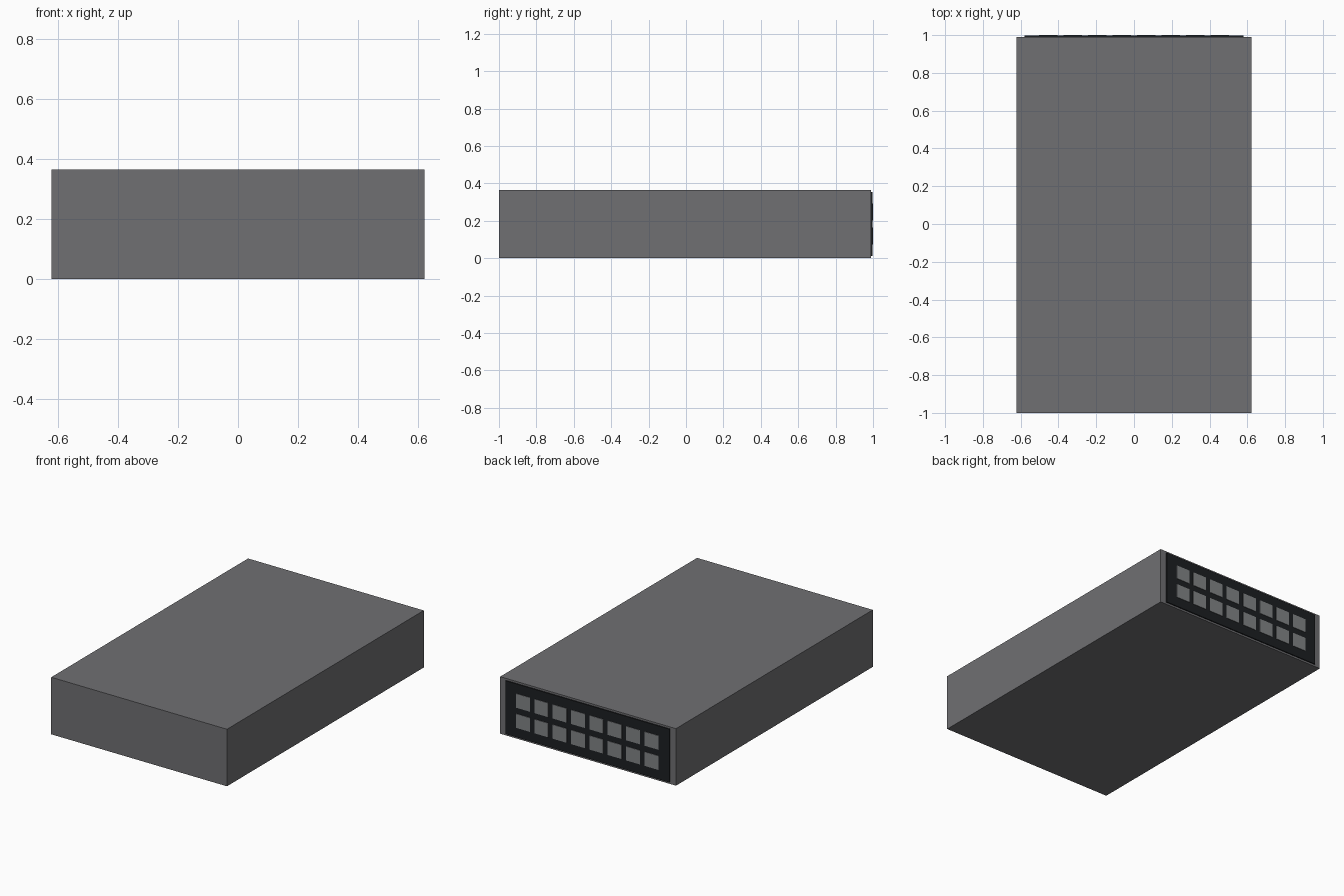
import bpy

if "Cube" in bpy.data.objects:
    bpy.data.objects.remove(bpy.data.objects["Cube"])


def material(name, rgb):
    m = bpy.data.materials.new(name)
    m.diffuse_color = (*rgb, 1)
    m.use_nodes = True
    m.node_tree.nodes["Principled BSDF"].inputs["Base Color"].default_value = m.diffuse_color
    return m


def box(name, lo, hi, mat):
    bpy.ops.mesh.primitive_cube_add(size=1, location=[(a + b) / 2 for a, b in zip(lo, hi)])
    ob = bpy.context.object
    ob.name = name
    ob.scale = [b - a for a, b in zip(lo, hi)]
    bpy.ops.object.transform_apply(location=False, rotation=False, scale=True)
    ob.data.materials.append(mat)
    return ob


grey = material("casing_grey", (0.16, 0.16, 0.17))
black = material("panel_black", (0.012, 0.014, 0.016))
light = material("port_grey", (0.22, 0.23, 0.24))

# Main casing
box("casing", (-0.622, -1, 0), (0.622, 0.99, 0.365), grey)

# Dark panel on the back
box("back_panel", (-0.58, 0.985, 0.012), (0.58, 0.997, 0.353), black)

# Two rows of eight square ports, just proud of the panel
pitch, width, height = 0.13, 0.098, 0.09
for row, z in enumerate((0.073, 0.202)):
    for col in range(8):
        x = (col - 3.5) * pitch
        box(f"port_{row + 1}_{col + 1}", (x - width / 2, 0.99, z),
            (x + width / 2, 1.0, z + height), light)
